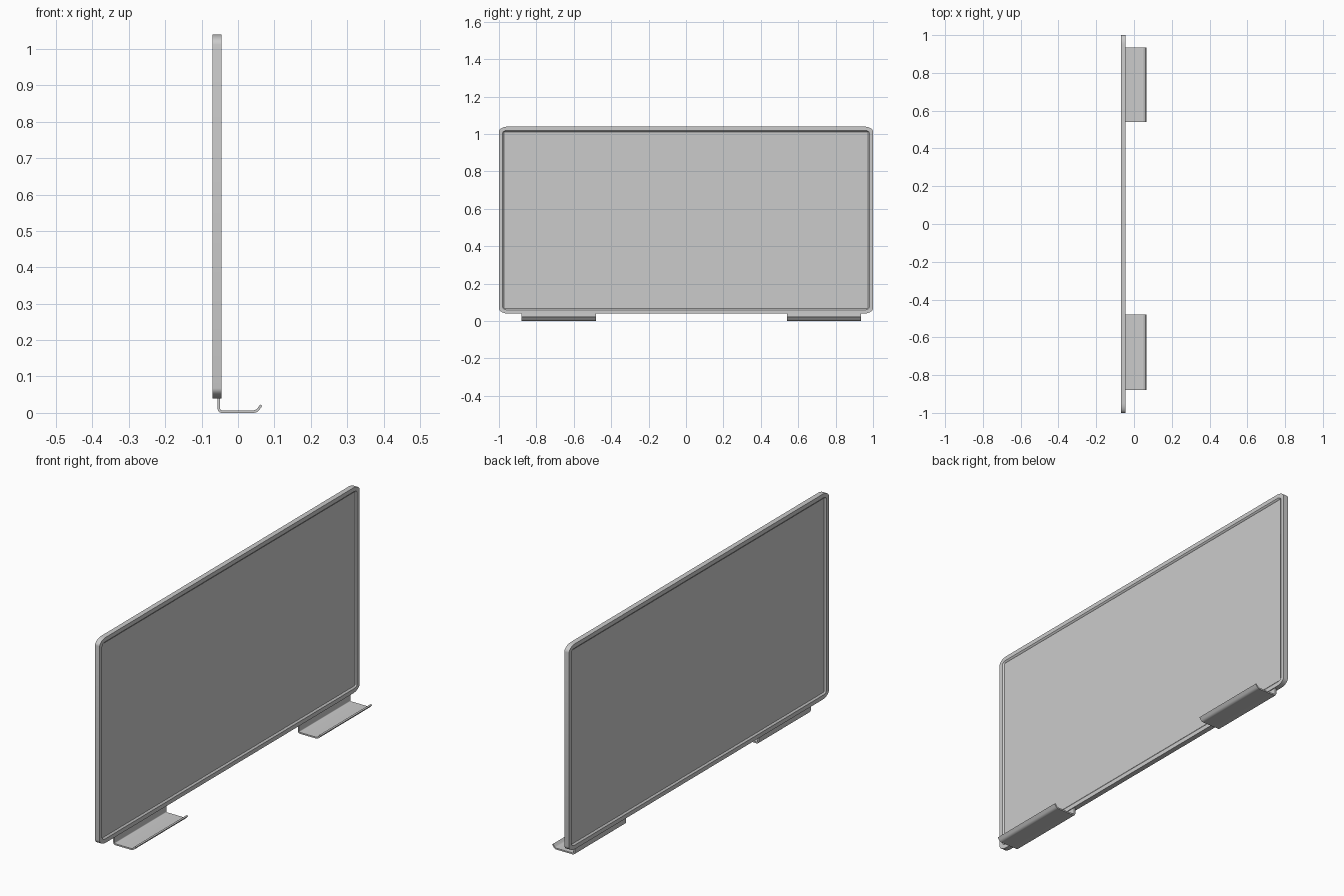
import bpy, bmesh, math
from mathutils import Vector

if "Cube" in bpy.data.objects:
    bpy.data.objects.remove(bpy.data.objects["Cube"])

CX, CZ = -0.0575, 0.54   # board centre
HALF_T = 0.0125          # half thickness of the frame


def finish(name, bm, angle=30):
    bmesh.ops.recalc_face_normals(bm, faces=bm.faces)
    me = bpy.data.meshes.new(name)
    bm.to_mesh(me)
    bm.free()
    ob = bpy.data.objects.new(name, me)
    bpy.context.collection.objects.link(ob)
    bpy.ops.object.select_all(action='DESELECT')
    ob.select_set(True)
    bpy.context.view_layer.objects.active = ob
    bpy.ops.object.shade_smooth_by_angle(angle=math.radians(angle))
    return ob


def rounded_loop(bm, x, inset, ry, rz, n=8):
    hy, hz = 1.0 - inset, 0.5 - inset
    verts = []
    for q, (sy, sz) in enumerate(((1, 1), (-1, 1), (-1, -1), (1, -1))):
        for i in range(n + 1):
            a = math.pi / 2 * (q + i / n)
            verts.append(bm.verts.new((CX + x, sy * (hy - ry) + ry * math.cos(a),
                                       CZ + sz * (hz - rz) + rz * math.sin(a))))
    return verts


def bridge(bm, a, b):
    for i in range(len(a)):
        j = (i + 1) % len(a)
        bm.faces.new((a[i], a[j], b[j], b[i]))


# Frame: closed ring with a bevelled inner lip on both sides
bm = bmesh.new()
section = ((-0.004, 0.029, 0.004, 0.003), (-0.0075, 0.027, 0.005, 0.004),
           (-HALF_T, 0.020, 0.025, 0.014), (-HALF_T, 0, 0.05, 0.028),
           (HALF_T, 0, 0.05, 0.028), (HALF_T, 0.020, 0.025, 0.014),
           (0.0075, 0.027, 0.005, 0.004), (0.004, 0.029, 0.004, 0.003))
loops = [rounded_loop(bm, *s) for s in section]
for k in range(len(loops)):
    bridge(bm, loops[k], loops[(k + 1) % len(loops)])
finish("board_frame", bm)

# Writing panel set into the frame
bm = bmesh.new()
bmesh.ops.create_cube(bm, size=1)
for v in bm.verts:
    v.co = Vector((CX + v.co.x * 0.012, v.co.y * 1.948, CZ + v.co.z * 0.948))
finish("writing_panel", bm)


# Trays: bent sheet metal profile extruded along y
def bend(path, radius, n=5):
    pts = [Vector(path[0])]
    for p, c, q in zip(path, path[1:], path[2:]):
        p, c, q = Vector(p), Vector(c), Vector(q)
        s, e = c + (p - c).normalized() * radius, c + (q - c).normalized() * radius
        for i in range(n + 1):
            t = i / n
            pts.append(s * (1 - t) ** 2 + c * 2 * t * (1 - t) + e * t * t)
    pts.append(Vector(path[-1]))
    return pts


def offset(pts, d):
    out = []
    for i, p in enumerate(pts):
        t = (pts[min(i + 1, len(pts) - 1)] - pts[max(i - 1, 0)]).normalized()
        out.append(p + Vector((-t.y, t.x)) * d)
    return out


line = bend([(-0.0525, 0.05), (-0.0525, 0.0065), (0.0505, 0.0065), (0.064, 0.024)], 0.009)
profile = offset(line, 0.0035) + offset(line, -0.0035)[::-1]
low = min(p.y for p in profile)


def tray(name, y0, y1):
    bm = bmesh.new()
    a, b = [[bm.verts.new((p.x, y, p.y - low)) for p in profile] for y in (y0, y1)]
    bridge(bm, a, b)
    bm.faces.new(a)
    bm.faces.new(b)
    finish(name, bm)


tray("left_tray", -0.88, -0.48)
tray("right_tray", 0.54, 0.935)
